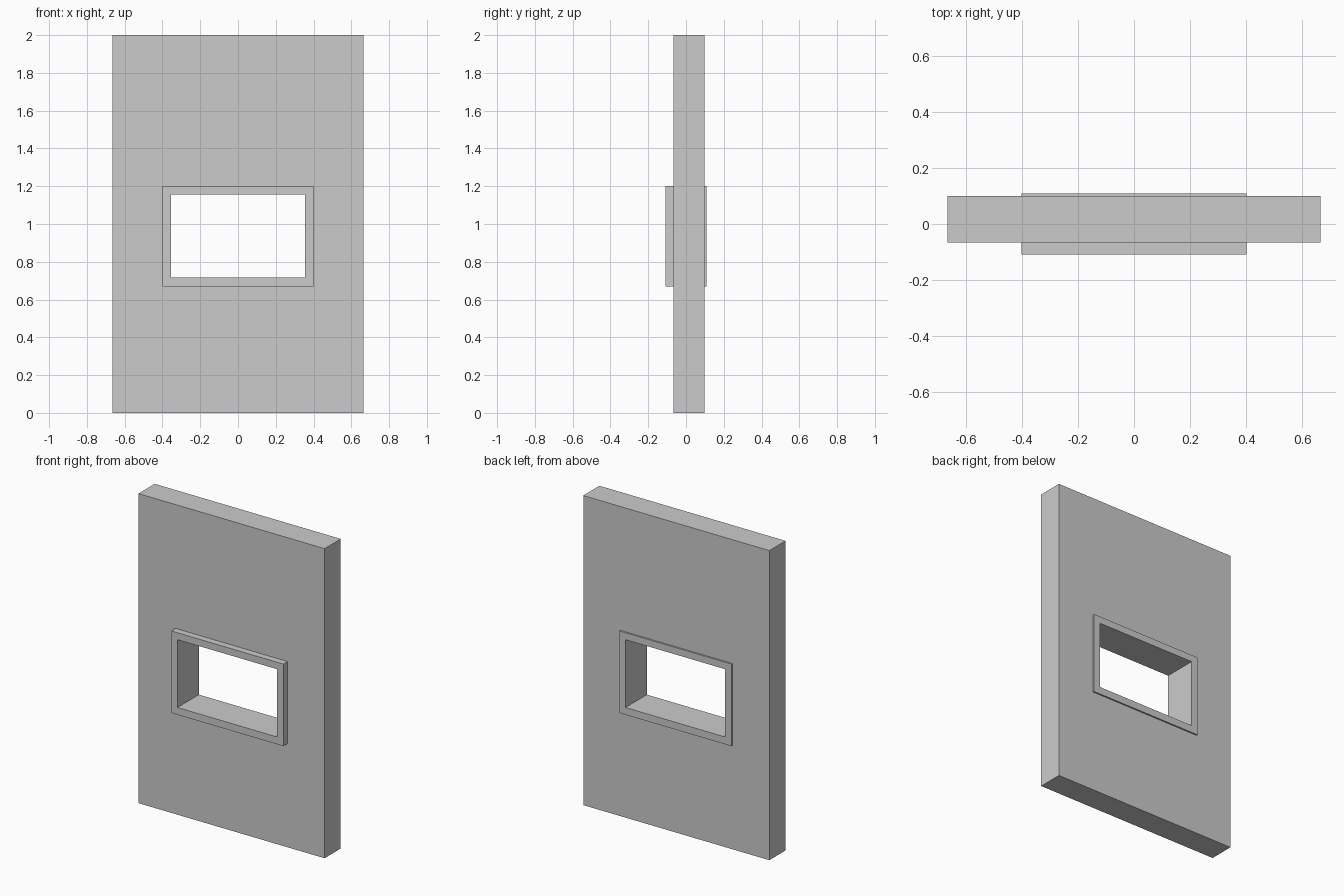
import bpy, bmesh

if "Cube" in bpy.data.objects:
    bpy.data.objects.remove(bpy.data.objects["Cube"])


def rect(x, z0, z1):
    return [(-x, z0), (x, z0), (x, z1), (-x, z1)]


def ring_panel(name, outer, inner, y0, y1):
    """Rectangular slab with a rectangular opening, facing -y."""
    bm = bmesh.new()
    loops = [[bm.verts.new((x, y, z)) for x, z in prof]
             for prof, y in ((outer, y0), (inner, y0), (inner, y1), (outer, y1))]
    for k in range(4):
        a, b = loops[k], loops[(k + 1) % 4]
        for i in range(4):
            j = (i + 1) % 4
            bm.faces.new((a[i], a[j], b[j], b[i]))
    bmesh.ops.recalc_face_normals(bm, faces=bm.faces)
    mesh = bpy.data.meshes.new(name)
    bm.to_mesh(mesh)
    bm.free()
    obj = bpy.data.objects.new(name, mesh)
    bpy.context.collection.objects.link(obj)
    return obj


frame_outer = rect(0.40, 0.67, 1.20)
frame_inner = rect(0.356, 0.717, 1.155)

# Wall slab with the window opening
ring_panel("wall_panel", rect(0.665, 0.0, 2.0), frame_outer, -0.066, 0.099)

# Window frame, standing proud of both wall faces
ring_panel("window_frame", frame_outer, frame_inner, -0.109, 0.109)
